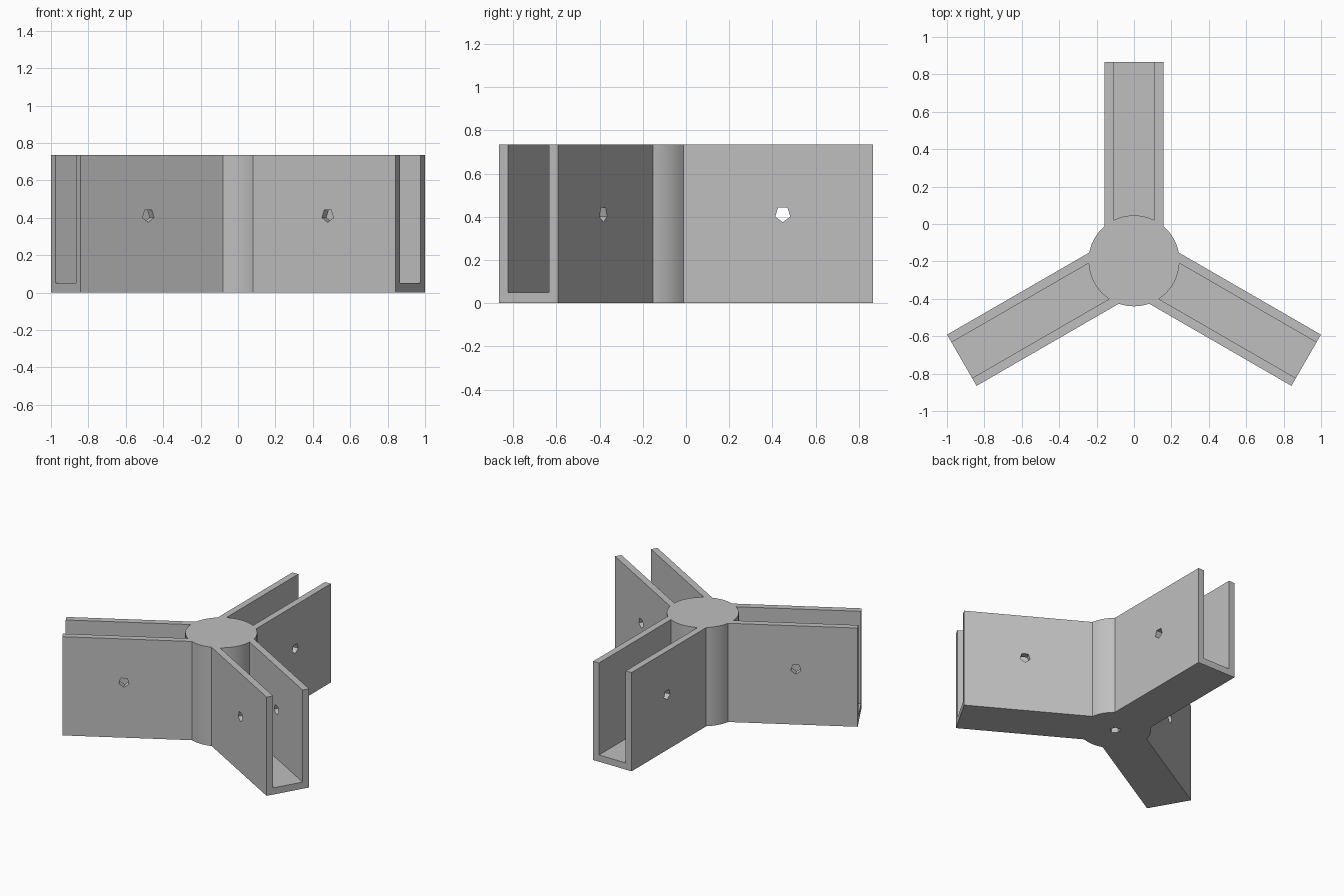
import bpy, bmesh
from math import sin, cos, asin, pi, radians
from mathutils import Matrix, Vector

cube = bpy.data.objects.get("Cube")
if cube:
    bpy.data.objects.remove(cube, do_unlink=True)

HUB = Vector((0, -0.197, 0))
HUB_R = 0.243
ARM_L, ARM_W = 1.063, 0.158       # length from hub centre, half width
SLOT_W, FLOOR = 0.11, 0.05        # half width of channel, floor thickness
HEIGHT = 0.735
PIN_R, PIN_U, PIN_Z = 0.037, 0.645, 0.412
ARM_ANGLES = [radians(a) for a in (90, 210, 330)]

grey = bpy.data.materials.new("grey_plastic")
grey.use_nodes = True
colour = (0.52, 0.52, 0.52, 1)
grey.diffuse_color = colour
grey.node_tree.nodes["Principled BSDF"].inputs["Base Color"].default_value = colour


def arc(start, end, steps):
    """Points on the hub circle."""
    return [Vector((HUB_R * cos(a), HUB_R * sin(a), 0))
            for a in (start + (end - start) * i / steps for i in range(steps + 1))]


def add_prism(bm, points, direction):
    """Extrude a closed outline along a direction."""
    face = bm.faces.new([bm.verts.new(p) for p in points])
    new = bmesh.ops.extrude_face_region(bm, geom=[face])["geom"]
    verts = [v for v in new if isinstance(v, bmesh.types.BMVert)]
    bmesh.ops.translate(bm, verts=verts, vec=direction)


def make_object(name, bm):
    bmesh.ops.recalc_face_normals(bm, faces=bm.faces)
    mesh = bpy.data.meshes.new(name)
    bm.to_mesh(mesh)
    bm.free()
    mesh.materials.append(grey)
    obj = bpy.data.objects.new(name, mesh)
    obj.location = HUB
    bpy.context.collection.objects.link(obj)
    return obj


def cut(target, cutter):
    """Subtract the cutter and discard it."""
    cutter.hide_render = True
    mod = target.modifiers.new("cut", "BOOLEAN")
    mod.operation, mod.solver, mod.object = "DIFFERENCE", "EXACT", cutter
    bpy.context.view_layer.objects.active = target
    bpy.ops.object.modifier_apply(modifier=mod.name)
    bpy.data.objects.remove(cutter, do_unlink=True)


# Solid body: three arms joined by the arcs of the round hub
half = asin(ARM_W / HUB_R)
outline = []
for a in ARM_ANGLES:
    turn = Matrix.Rotation(a, 3, "Z")
    outline += [turn @ Vector((ARM_L, s * ARM_W, 0)) for s in (-1, 1)]
    outline += arc(a + half, a + 2 * pi / 3 - half, 10)
bm = bmesh.new()
add_prism(bm, outline, Vector((0, 0, HEIGHT)))
bracket = make_object("three_way_bracket", bm)

# Open channels along the arms, ending on the hub
slot = asin(SLOT_W / HUB_R)
bm = bmesh.new()
for a in ARM_ANGLES:
    turn = Matrix.Rotation(a, 3, "Z")
    points = [turn @ Vector((ARM_L + 0.1, s * SLOT_W, 0)) for s in (-1, 1)]
    points += arc(a + slot, a - slot, 12)
    add_prism(bm, [p + Vector((0, 0, FLOOR)) for p in points], Vector((0, 0, HEIGHT)))
cut(bracket, make_object("channel_cutter", bm))

# Five-sided pin holes through the arm walls, and a blind one under the hub
pentagon = [(PIN_R * cos(t), PIN_R * sin(t))
            for t in (2 * pi * k / 5 - pi / 2 for k in range(5))]
bm = bmesh.new()
for a in ARM_ANGLES:
    turn = Matrix.Rotation(a, 3, "Z")
    points = [turn @ Vector((PIN_U + u, -0.3, PIN_Z + z)) for u, z in pentagon]
    add_prism(bm, points, turn @ Vector((0, 0.6, 0)))
add_prism(bm, [Vector((x, y, -0.1)) for x, y in pentagon], Vector((0, 0, 0.4)))
cut(bracket, make_object("pin_cutter", bm))

# Smooth hub, crisp edges
bpy.ops.object.select_all(action="DESELECT")
bracket.select_set(True)
bpy.context.view_layer.objects.active = bracket
bpy.ops.object.shade_smooth_by_angle(angle=radians(30))
